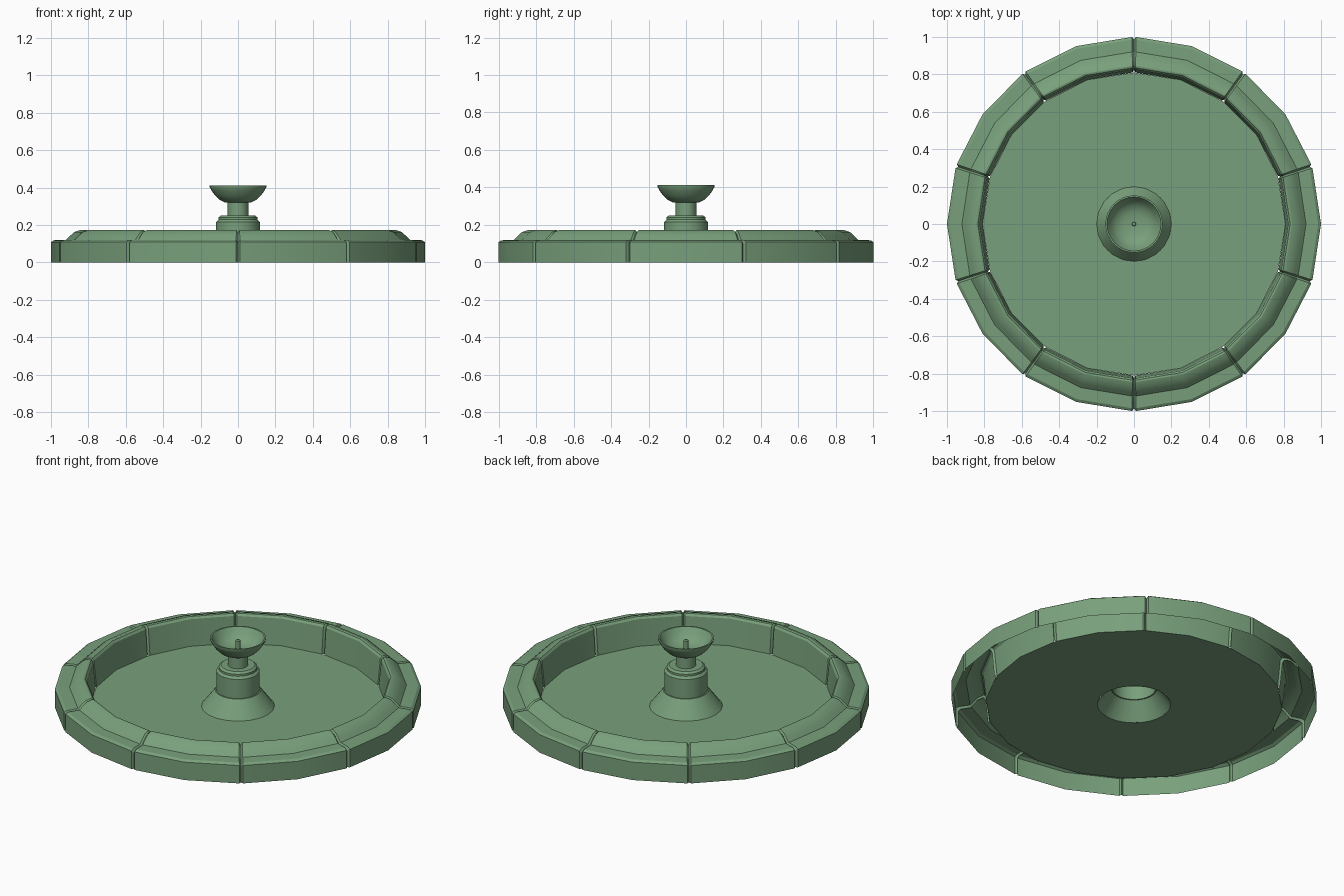
import bpy, bmesh, math
from math import cos, sin, radians

cube = bpy.data.objects.get("Cube")
if cube:
    bpy.data.objects.remove(cube, do_unlink=True)

green = bpy.data.materials.new("weathered_green")
green.use_nodes = True
colour = (0.19, 0.35, 0.20, 1)
green.diffuse_color = colour
green.node_tree.nodes["Principled BSDF"].inputs["Base Color"].default_value = colour


def loft(name, sections, sharp=35):
    """Skin a closed ring of (angle in degrees, [(radius, z), ...]) sections."""
    bm = bmesh.new()
    rows = [[bm.verts.new((r * cos(radians(a)), r * sin(radians(a)), z))
             for r, z in profile] for a, profile in sections]
    for i, row in enumerate(rows):
        nxt = rows[(i + 1) % len(rows)]
        for j in range(len(row) - 1):
            bm.faces.new((row[j], nxt[j], nxt[j + 1], row[j + 1]))
    bmesh.ops.remove_doubles(bm, verts=bm.verts, dist=0.0001)
    mesh = bpy.data.meshes.new(name)
    bm.to_mesh(mesh)
    bm.free()
    obj = bpy.data.objects.new(name, mesh)
    bpy.context.collection.objects.link(obj)
    mesh.materials.append(green)
    bpy.ops.object.select_all(action='DESELECT')
    obj.select_set(True)
    bpy.context.view_layer.objects.active = obj
    bpy.ops.object.shade_smooth_by_angle(angle=radians(sharp))
    return obj


def lathe(name, profile, sides=32, sharp=35):
    return loft(name, [(360 * i / sides, profile) for i in range(sides)], sharp)


# Basin rim: ten stone blocks, two facets each, with a groove at every joint
rim = [(1.0, 0), (1.0, 0.108), (0.985, 0.118), (0.92, 0.12), (0.9, 0.14),
       (0.875, 0.162), (0.845, 0.172), (0.835, 0.17), (0.825, 0.158), (0.81, 0)]
groove = [(0.905 + (r - 0.905) * 0.87, z - 0.012 if z else 0) for r, z in rim]
sections = []
for i in range(10):
    joint = 18 + 36 * i
    sections += [(joint - 0.6, rim), (joint, groove), (joint + 0.6, rim),
                 (joint + 18, rim)]
loft("basin_rim", sections, 30)

# Basin floor, open under the pedestal
lathe("basin_floor", [(0.81, 0.002), (0.2, 0.002)], 20)

# Pedestal: flared foot, drum and stepped shoulder
lathe("pedestal", [(0.2, 0), (0.125, 0.1), (0.118, 0.1), (0.118, 0.215),
                   (0.105, 0.228), (0.105, 0.24), (0.092, 0.25), (0.055, 0.25)])

# Stem
lathe("stem", [(0.055, 0.245), (0.055, 0.325)])

# Hollow bowl
lathe("bowl", [(0, 0.32), (0.07, 0.32), (0.1, 0.335), (0.125, 0.36), (0.142, 0.385),
               (0.153, 0.405), (0.153, 0.412), (0.144, 0.412), (0.125, 0.38),
               (0.1, 0.353), (0.06, 0.338), (0, 0.335)])

# Water spout
lathe("spout", [(0.013, 0.33), (0.013, 0.395), (0.008, 0.4), (0, 0.4)], 12)
